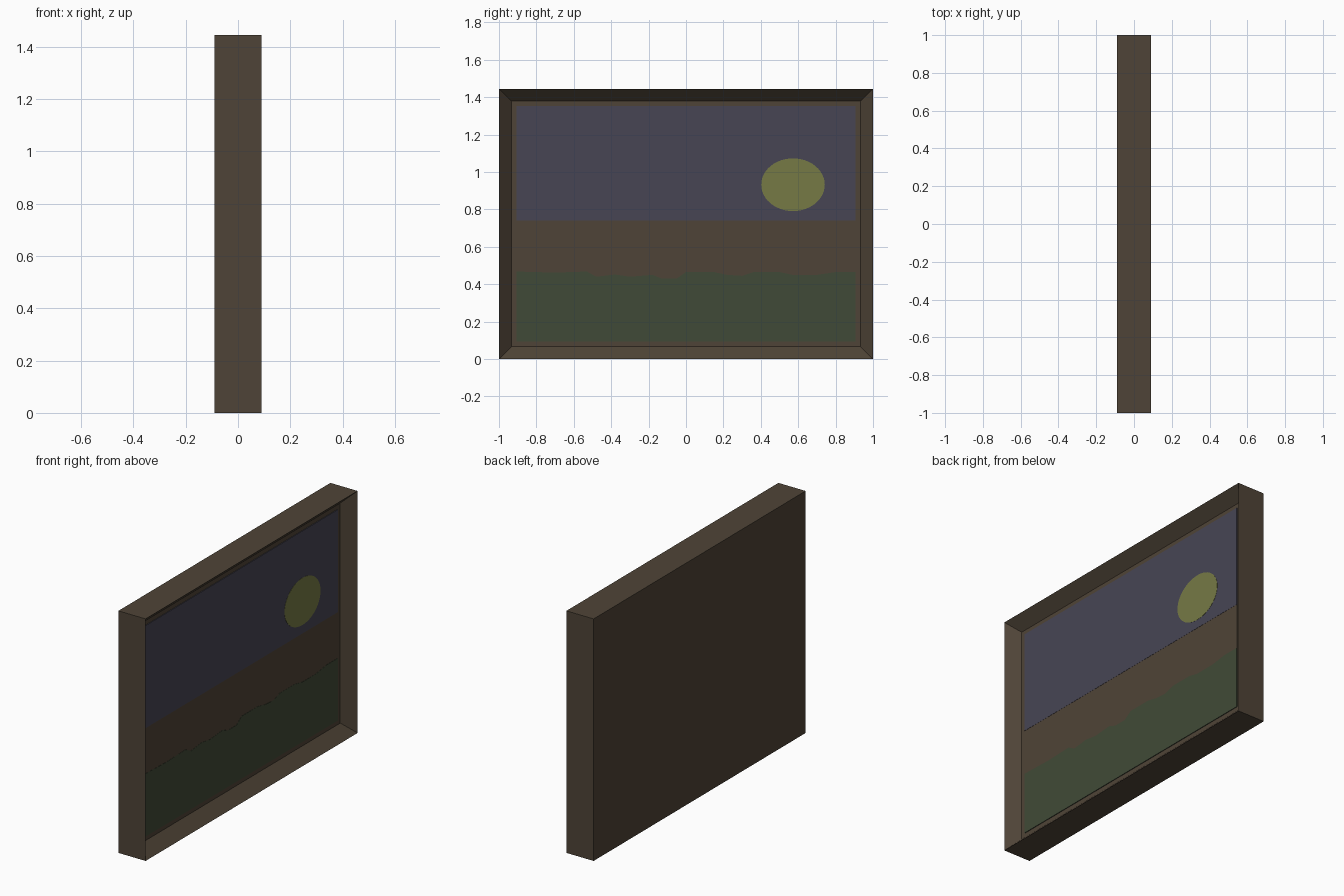
import bpy, bmesh, math

if "Cube" in bpy.data.objects:
    bpy.data.objects.remove(bpy.data.objects["Cube"])

H, DEPTH, BORDER = 1.445, 0.18, 0.093   # overall height, thickness, frame width
BACK, PAINT = 0.021, 0.025              # recess floor and painted surface (x)
Y0, Y1, Z0, Z1 = -1 + BORDER, 1 - BORDER, BORDER, H - BORDER


def srgb(r, g, b):
    f = lambda c: c / 12.92 if c <= 0.04045 else ((c + 0.055) / 1.055) ** 2.4
    return (f(r / 255), f(g / 255), f(b / 255), 1)


def material(name, rgb):
    m = bpy.data.materials.new(name)
    m.diffuse_color = srgb(*rgb)
    m.use_nodes = True
    m.node_tree.nodes["Principled BSDF"].inputs["Base Color"].default_value = m.diffuse_color
    return m


wood = material("brown wood", (79, 68, 55))
sky_blue = material("dusk blue", (71, 69, 84))
green = material("dark green", (64, 74, 55))
yellow = material("dull yellow", (118, 122, 69))


def add_object(name, bm, mat):
    bmesh.ops.recalc_face_normals(bm, faces=bm.faces)
    me = bpy.data.meshes.new(name)
    bm.to_mesh(me)
    bm.free()
    me.materials.append(mat)
    ob = bpy.data.objects.new(name, me)
    bpy.context.collection.objects.link(ob)
    return ob


def plate(name, outline, x0, x1, mat):
    """Thin plate from a (y, z) outline, between x0 and x1."""
    bm = bmesh.new()
    face = bm.faces.new([bm.verts.new((x0, y, z)) for y, z in outline])
    new = bmesh.ops.extrude_face_region(bm, geom=[face])["geom"]
    bmesh.ops.translate(bm, vec=(x1 - x0, 0, 0),
                        verts=[v for v in new if isinstance(v, bmesh.types.BMVert)])
    return add_object(name, bm, mat)


# Frame: solid block with the +x face inset and pushed in
bm = bmesh.new()
bmesh.ops.create_cube(bm, size=1)
bmesh.ops.scale(bm, vec=(DEPTH, 2, H), verts=bm.verts)
bmesh.ops.translate(bm, vec=(0, 0, H / 2), verts=bm.verts)
bm.normal_update()
front = [f for f in bm.faces if f.normal.x > 0.9]
bmesh.ops.inset_individual(bm, faces=front, thickness=BORDER)
bmesh.ops.translate(bm, vec=(BACK - DEPTH / 2, 0, 0), verts=front[0].verts)
add_object("frame", bm, wood)

# Painted bands: sky, field, and grass with a ragged top
HORIZON = 0.74
plate("sky", [(Y0, HORIZON), (Y1, HORIZON), (Y1, Z1), (Y0, Z1)], BACK, PAINT, sky_blue)
ragged = [(Y1, 0.465), (0.8, 0.465), (0.7, 0.45), (0.57, 0.45), (0.5, 0.465),
          (0.36, 0.465), (0.3, 0.445), (0.22, 0.45), (0.15, 0.465), (0.0, 0.465),
          (-0.05, 0.43), (-0.13, 0.43), (-0.18, 0.45), (-0.3, 0.44),
          (-0.38, 0.452), (-0.48, 0.44), (-0.53, 0.468), (-0.7, 0.462), (Y0, 0.468)]
plate("field", [(Y0, 0.4), (Y1, 0.4), (Y1, HORIZON), (Y0, HORIZON)], BACK, PAINT - 0.001, wood)
plate("grass", [(Y0, Z0), (Y1, Z0)] + ragged, BACK, PAINT, green)

# Sun: flattened disc on the sky
sun = [(0.572 + 0.17 * math.cos(a), 0.932 + 0.141 * math.sin(a))
       for a in (i * math.tau / 48 for i in range(48))]
plate("sun", sun, BACK, PAINT + 0.001, yellow)
